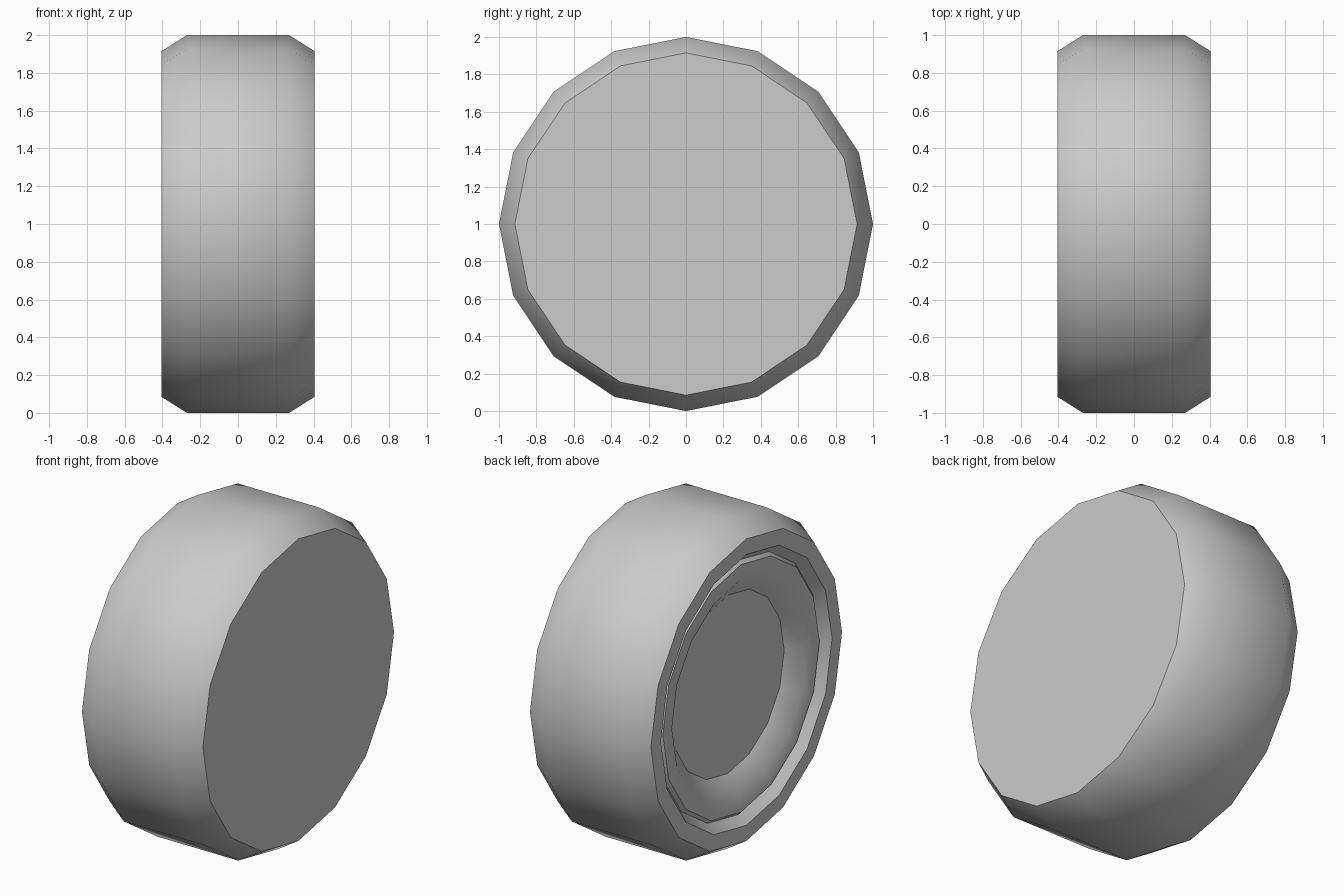
import bpy, bmesh, math

if "Cube" in bpy.data.objects:
    bpy.data.objects.remove(bpy.data.objects["Cube"])

SIDES = 16


def lathe(name, profile, cap_first=False, cap_last=False):
    """Revolve (x, radius) points about the x axis, hub at z = 1."""
    bm = bmesh.new()
    rings = []
    for x, r in profile:
        ring = []
        for i in range(SIDES):
            a = 2 * math.pi * i / SIDES
            ring.append(bm.verts.new((x, r * math.sin(a), r * math.cos(a))))
        rings.append(ring)
    for a, b in zip(rings, rings[1:]):
        for i in range(SIDES):
            j = (i + 1) % SIDES
            bm.faces.new((a[i], b[i], b[j], a[j]))
    if cap_first:
        bm.faces.new(rings[0][::-1])
    if cap_last:
        bm.faces.new(rings[-1])
    # Profiles run from +x to -x, so make every face look outward
    bm.normal_update()
    ref = min(bm.faces, key=lambda f: f.calc_center_median().x)
    if ref.normal.x > 0:
        bmesh.ops.reverse_faces(bm, faces=bm.faces[:])
    mesh = bpy.data.meshes.new(name)
    bm.to_mesh(mesh)
    bm.free()
    obj = bpy.data.objects.new(name, mesh)
    obj.location.z = 1
    bpy.context.collection.objects.link(obj)
    bpy.ops.object.select_all(action='DESELECT')
    obj.select_set(True)
    bpy.context.view_layer.objects.active = obj
    bpy.ops.object.shade_smooth_by_angle(angle=math.radians(40))
    return obj


# Tyre: closed flat inner side, bevelled tread, sidewall and lip
lathe("tyre", [(0.405, 0.915), (0.27, 1.0), (-0.27, 1.0), (-0.405, 0.915),
               (-0.405, 0.82), (-0.35, 0.77)], cap_first=True)

# Rim: raised ring, sloping wall and recessed hub disc
lathe("rim", [(-0.35, 0.77), (-0.37, 0.75), (-0.36, 0.65),
              (-0.28, 0.54)], cap_last=True)
